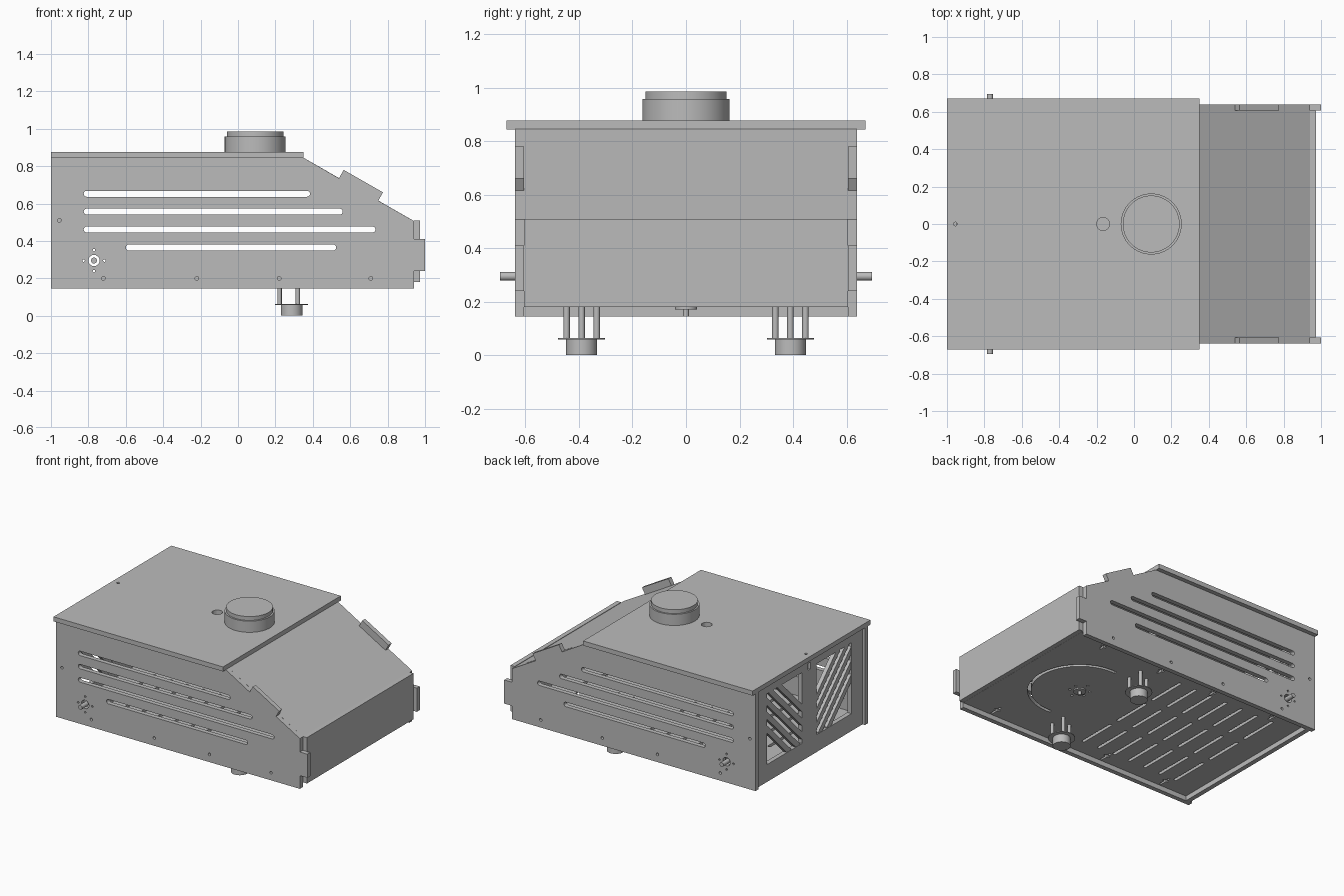
import bpy
import math
from mathutils import Matrix, Vector

cube = bpy.data.objects.get("Cube")
if cube:
    bpy.data.objects.remove(cube, do_unlink=True)

grey = bpy.data.materials.new("metal_grey")
grey.use_nodes = True
GREY = (0.5, 0.5, 0.5, 1)
grey.diffuse_color = GREY
grey.node_tree.nodes["Principled BSDF"].inputs["Base Color"].default_value = GREY

# Sheet orientations: local drawing plane to world plane
FLAT = Matrix.Identity(3)
SIDE = Matrix(((1, 0, 0), (0, 0, -1), (0, 1, 0)))
END = Matrix(((0, 0, 1), (1, 0, 0), (0, 1, 0)))
T = 0.033


def rect(x0, y0, x1, y1):
    return [(x0, y0), (x1, y0), (x1, y1), (x0, y1)]


def arc(cx, cy, r, a0, a1, n):
    return [(cx + r * math.cos(math.radians(a0 + (a1 - a0) * i / n)),
             cy + r * math.sin(math.radians(a0 + (a1 - a0) * i / n)))
            for i in range(n + 1)]


def circle(x, y, r, n=20):
    return arc(x, y, r, 0, 360, n)[:-1]


def slot_x(x0, x1, y, r):
    return arc(x0 + r, y, r, 90, 270, 8) + arc(x1 - r, y, r, -90, 90, 8)


def slot_y(x, y0, y1, r):
    return arc(x, y0 + r, r, 180, 360, 8) + arc(x, y1 - r, r, 0, 180, 8)


def sheet(name, loops, centre, axes, thick=T):
    """Cut sheet: first loop is the outline, the others are holes."""
    curve = bpy.data.curves.new(name, "CURVE")
    curve.dimensions = "2D"
    curve.fill_mode = "BOTH"
    curve.extrude = thick / 2
    for loop in loops:
        spline = curve.splines.new("POLY")
        spline.points.add(len(loop) - 1)
        for point, (x, y) in zip(spline.points, loop):
            point.co = (x, y, 0, 1)
        spline.use_cyclic_u = True
        spline.use_smooth = False
    temp = bpy.data.objects.new(name + "_drawing", curve)
    bpy.context.collection.objects.link(temp)
    graph = bpy.context.evaluated_depsgraph_get()
    mesh = bpy.data.meshes.new_from_object(temp.evaluated_get(graph))
    bpy.data.objects.remove(temp, do_unlink=True)
    mesh.transform(axes.to_4x4())
    mesh.materials.clear()
    mesh.materials.append(grey)
    obj = bpy.data.objects.new(name, mesh)
    obj.location = centre
    bpy.context.collection.objects.link(obj)
    return obj


def rod(name, x, y, z0, z1, r, n=40):
    bpy.ops.mesh.primitive_cylinder_add(vertices=n, radius=r, depth=z1 - z0,
                                        location=(x, y, (z0 + z1) / 2))
    obj = bpy.context.object
    obj.name = name
    obj.data.materials.append(grey)
    bpy.ops.object.shade_smooth_by_angle()
    return obj


# Side panels with tabs, vent slots and screw holes
profile = [(-1, .145), (.94, .145), (.94, .24), (1, .24), (1, .41), (.94, .41),
           (.94, .507), (.75, .615), (.775, .66), (.565, .78), (.54, .735),
           (.35, .845), (-1, .845)]
holes = [slot_x(a, b, z, .016) for a, b, z in
         ((-.825, .385, .652), (-.825, .56, .557), (-.825, .735, .461), (-.6, .525, .365))]
SCREWS = (-.72, -.22, .22, .71)
holes += [circle(x, .2, .01, 12) for x in SCREWS]
holes += [circle(-.955, .51, .01, 12), circle(-.77, .295, .03)]
holes += [circle(-.77 + dx, .295 + dz, .007, 10)
          for dx, dz in ((.056, 0), (-.056, 0), (0, .056), (0, -.056))]
for side, s in (("front", -1), ("back", 1)):
    sheet(side + "_panel", [profile] + holes, (0, s * .6225, 0), SIDE)
    # Drive shaft sticking out through each panel
    shaft = rod(side + "_shaft", -.77, 0, -.05, .05, .016, 20)
    shaft.rotation_euler.x = math.pi / 2
    shaft.location = (-.77, s * .645, .295)

# Lid with its two holes
sheet("lid", [rect(-1, -.67, .35, .67), circle(-.165, 0, .035), circle(-.955, 0, .01, 12)],
      (0, 0, .86), FLAT)

# Round cap on the lid
rod("cap_base", .092, 0, .872, .957, .163, 64)
rod("cap_top", .092, 0, .95, .985, .152, 64)

# Sloped cover and the end plate below it
sheet("sloped_cover", [[(.35, .845), (.94, .507), (.925, .478), (.335, .816)]],
      (0, 0, 0), SIDE, 1.212)
sheet("low_end_plate", [rect(-.606, .18, .606, .51)], (.957, 0, 0), END)

# Tall end plate with two barred windows
YC, ZC, HY, HZ = .28, .525, .2, .255
windows = [rect(s * YC - HY, ZC - HZ, s * YC + HY, ZC + HZ) for s in (-1, 1)]
sheet("tall_end_plate",
      [rect(-.606, .145, .606, .845), rect(-.012, .77, .012, .82)] + windows,
      (-.965, 0, 0), END)
for side, s in (("front", -1), ("back", 1)):
    for i in range(5):
        c = (i - 2) * .1
        lo, hi = max(-HY, -HZ - c) - .02, min(HY, HZ - c) + .02
        w = .027
        bar = [(lo, lo + c - w), (hi, hi + c - w), (hi, hi + c + w), (lo, lo + c + w)]
        sheet(f"{side}_window_bar_{i + 1}", [[(s * (YC + y), ZC + z) for y, z in bar]],
              (-.965, 0, 0), END, T - .004)

# Floor with vents, curved slot, nut slots and small mounting holes
PX = .46
floor = [rect(-.95, -.606, .94, .606)]
floor += [slot_y(.02 - .13 * i, y - .145, y + .145, .011)
          for i in range(7) for y in (-.35, 0, .35)]
floor.append(arc(PX, 0, .34, -95, 95, 32) + arc(PX, 0, .318, 95, -95, 32))
cross = [(-.007, .5), (.007, .5), (.007, .53), (.022, .53), (.022, .545), (.007, .545),
         (.007, .598), (-.007, .598), (-.007, .545), (-.022, .545), (-.022, .53), (-.007, .53)]
floor += [[(x + u, s * v) for u, v in cross] for x in SCREWS for s in (-1, 1)]
floor += [circle(PX + dx, dy, .009, 12)
          for dx, dy in ((.06, .03), (-.06, .03), (.06, -.03), (-.06, -.03), (0, .08), (0, -.08))]
sheet("floor", floor, (0, 0, .196), FLAT)

# Pivot below the floor
rod("pivot_flange", PX, 0, .171, .182, .042)
rod("pivot_pin", PX, 0, .145, .175, .011, 20)

# Two feet, each on three rods
for side, s in (("front", -1), ("back", 1)):
    fx, fy = .287, s * .39
    rod(side + "_foot", fx, fy, 0, .06, .058)
    rod(side + "_foot_flange", fx, fy, .058, .064, .088)
    for i in range(3):
        a = math.radians(60 + 120 * i)
        rod(f"{side}_foot_rod_{i + 1}", fx + .065 * math.cos(a), fy + .065 * math.sin(a),
            .06, .185, .012, 16)
